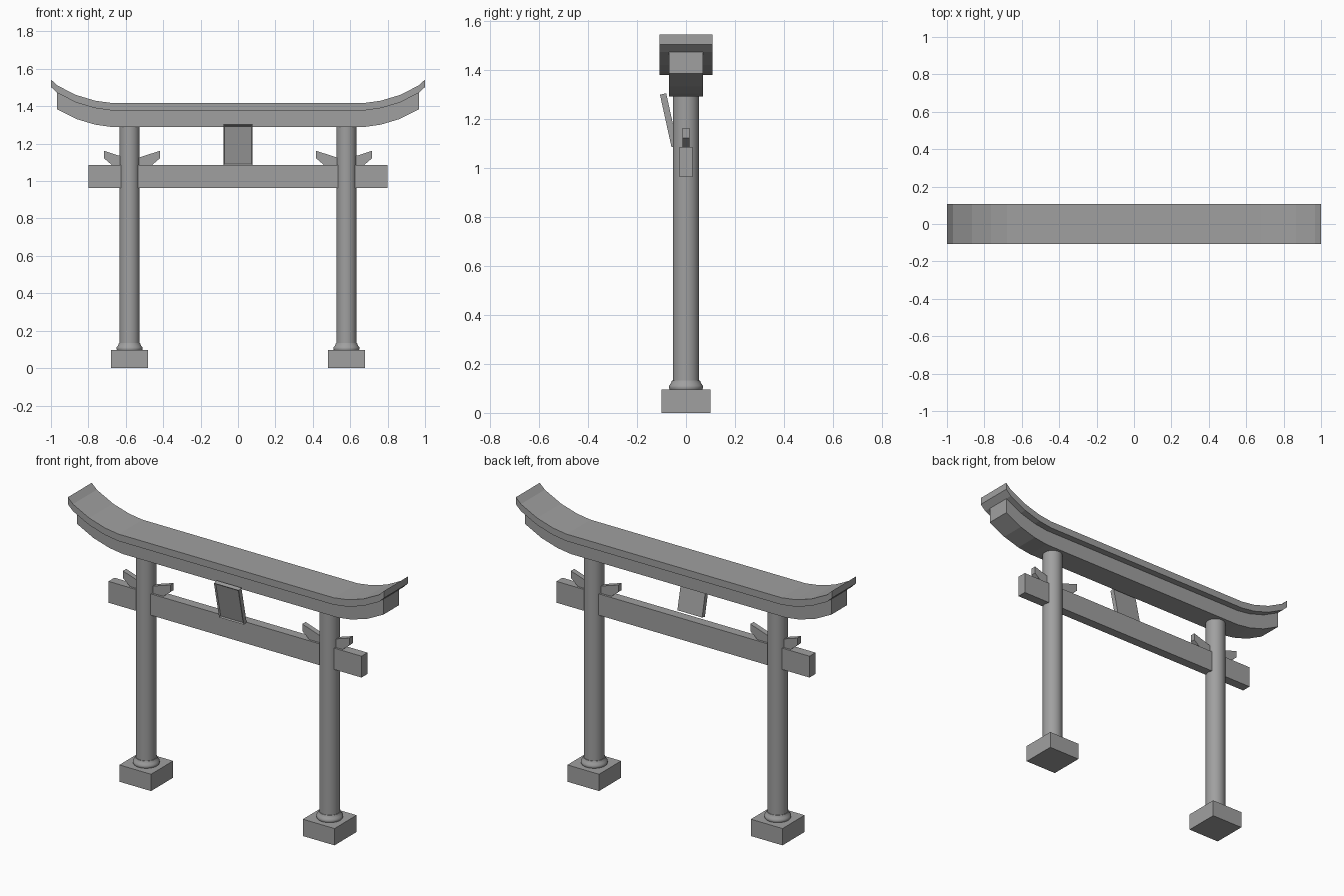
import bpy, bmesh, math
from mathutils import Matrix, Vector

if "Cube" in bpy.data.objects:
    bpy.data.objects.remove(bpy.data.objects["Cube"])

stone = bpy.data.materials.new("plain grey")
stone.diffuse_color = (0.35, 0.35, 0.35, 1)
stone.use_nodes = True
stone.node_tree.nodes["Principled BSDF"].inputs["Base Color"].default_value = stone.diffuse_color


def finish(name, bm, smooth=False):
    bmesh.ops.recalc_face_normals(bm, faces=bm.faces[:])
    mesh = bpy.data.meshes.new(name)
    bm.to_mesh(mesh)
    bm.free()
    mesh.materials.append(stone)
    obj = bpy.data.objects.new(name, mesh)
    bpy.context.collection.objects.link(obj)
    if smooth:
        bpy.ops.object.select_all(action='DESELECT')
        obj.select_set(True)
        bpy.context.view_layer.objects.active = obj
        bpy.ops.object.shade_smooth_by_angle(angle=math.radians(40))
    return obj


def box(name, size, centre):
    bm = bmesh.new()
    bmesh.ops.create_cube(bm, size=1)
    bmesh.ops.scale(bm, vec=size, verts=bm.verts[:])
    bmesh.ops.translate(bm, vec=centre, verts=bm.verts[:])
    return finish(name, bm)


def lathe(name, profile, x, sides=32):
    """Solid of revolution from (radius, height) points."""
    bm = bmesh.new()
    rings = [[bm.verts.new((x + r * math.cos(2 * math.pi * i / sides),
                            r * math.sin(2 * math.pi * i / sides), z))
              for i in range(sides)] for r, z in profile]
    for a, b in zip(rings, rings[1:]):
        for i in range(sides):
            j = (i + 1) % sides
            bm.faces.new((a[i], a[j], b[j], b[i]))
    bm.faces.new(rings[0])
    bm.faces.new(rings[-1])
    return finish(name, bm, True)


def strip(name, lower, upper, half_depth):
    """Beam whose side outline lies between two matching (x, z) lines."""
    bm = bmesh.new()
    rings = [[bm.verts.new(p) for p in ((x0, -half_depth, z0), (x0, half_depth, z0),
                                        (x1, half_depth, z1), (x1, -half_depth, z1))]
             for (x0, z0), (x1, z1) in zip(lower, upper)]
    for a, b in zip(rings, rings[1:]):
        for i in range(4):
            j = (i + 1) % 4
            bm.faces.new((a[i], a[j], b[j], b[i]))
    bm.faces.new(rings[0])
    bm.faces.new(rings[-1])
    return finish(name, bm)


def mirrored(points):
    return [(-x, z) for x, z in reversed(points)] + points


# Upswept roof slab and the narrower lintel beneath it
curve = [(0.68, 0.0), (0.765, 0.012), (0.865, 0.042), (0.968, 0.094), (1.0, 0.125)]
line = lambda pts, z: mirrored([(x, z + rise) for x, rise in pts])
strip("roof_slab", line(curve, 1.378), line(curve, 1.418), 0.108)
strip("lintel", line(curve[:4], 1.29), line(curve[:4], 1.378), 0.07)

# Straight tie beam through both posts
box("tie_beam", (1.6, 0.054, 0.122), (0, 0, 1.024))

for side, s in (("left", -1), ("right", 1)):
    x = 0.58 * s
    box(side + "_base", (0.2, 0.2, 0.096), (x, 0, 0.048))
    lathe(side + "_collar", [(0.066, 0.094), (0.070, 0.102), (0.069, 0.111),
                             (0.063, 0.119), (0.059, 0.127), (0.057, 0.133)], x)
    lathe(side + "_post", [(0.054, 0.09), (0.054, 1.295)], x)
    # Wedges rising on each side of the post
    for where, d in (("inner", -s), ("outer", s)):
        c = 0.567 * s
        strip(side + "_" + where + "_wedge",
              [(c, 1.08), (c + d * 0.10, 1.08), (c + d * 0.15, 1.122)],
              [(c, 1.113), (c + d * 0.10, 1.146), (c + d * 0.15, 1.162)], 0.015)

# Leaning plaque with a framed, slightly sunken front panel
bm = bmesh.new()
bmesh.ops.create_cube(bm, size=1)
bmesh.ops.scale(bm, vec=(0.156, 0.026, 0.219), verts=bm.verts[:])
bm.normal_update()
front = min(bm.faces, key=lambda f: f.calc_center_median().y)
bmesh.ops.inset_region(bm, faces=[front], thickness=0.01, depth=0)
bmesh.ops.translate(bm, vec=(0, 0.006, 0), verts=front.verts[:])
bmesh.ops.transform(bm, verts=bm.verts[:],
                    matrix=Matrix.Translation(Vector((0, -0.07, 1.194)))
                    @ Matrix.Rotation(math.radians(12.4), 4, 'X'))
finish("plaque", bm)
